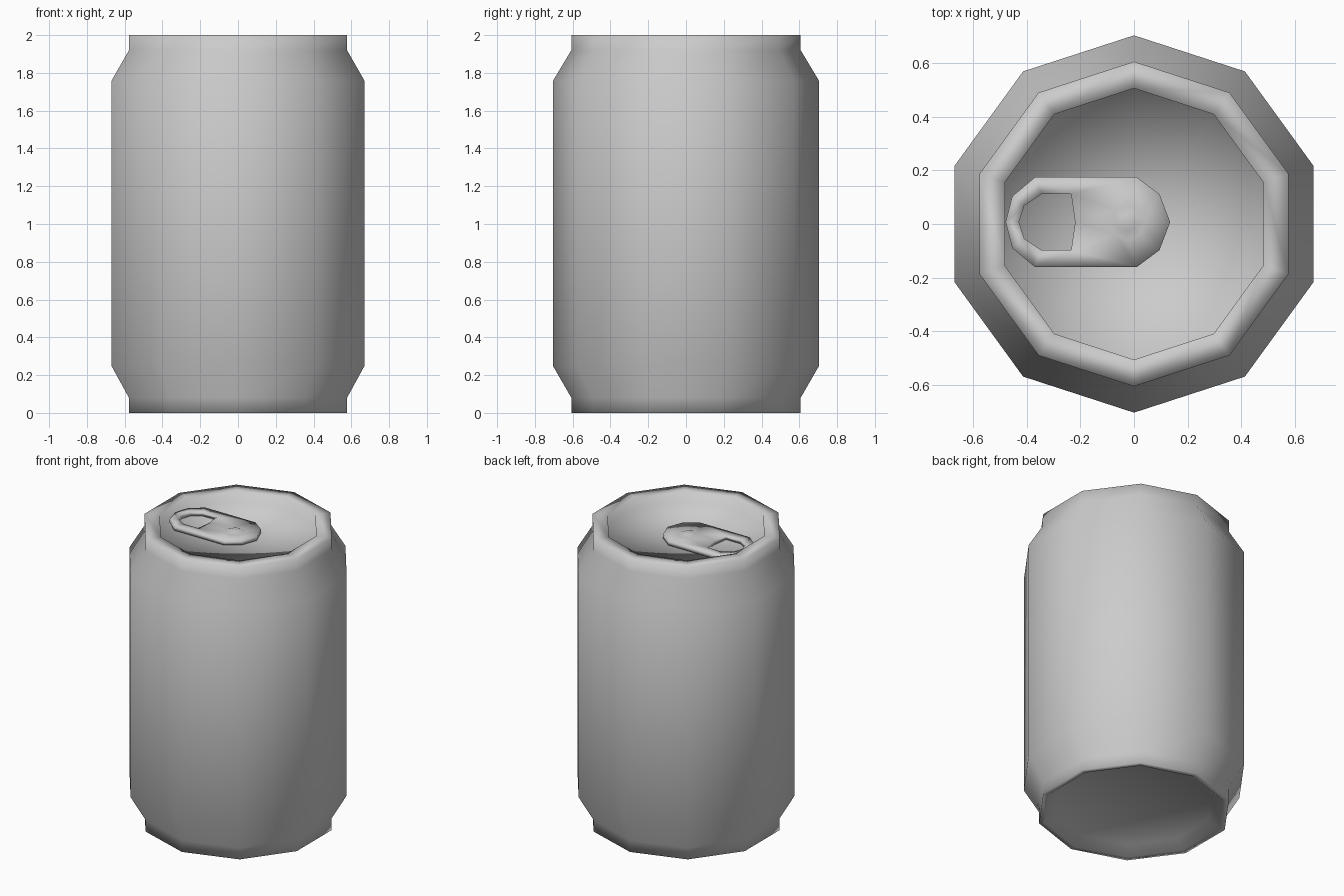
import bpy, bmesh, math

if "Cube" in bpy.data.objects:
    bpy.data.objects.remove(bpy.data.objects["Cube"])

SIDES = 10


def finish(name, bm):
    bmesh.ops.recalc_face_normals(bm, faces=bm.faces)
    mesh = bpy.data.meshes.new(name)
    bm.to_mesh(mesh)
    bm.free()
    for p in mesh.polygons:
        p.use_smooth = True
    obj = bpy.data.objects.new(name, mesh)
    bpy.context.collection.objects.link(obj)
    return obj


def lathe(name, profile, sides):
    """Spin (radius, z) points; zero radius gives a single pole vertex."""
    bm = bmesh.new()
    rings = []
    for r, z in profile:
        if r == 0:
            rings.append([bm.verts.new((0, 0, z))] * sides)
        else:
            rings.append([bm.verts.new((r * math.cos(a), r * math.sin(a), z))
                          for a in (math.pi / 2 + i * math.tau / sides for i in range(sides))])
    for lo, hi in zip(rings, rings[1:]):
        for i in range(sides):
            j = (i + 1) % sides
            bm.faces.new(list(dict.fromkeys((lo[i], lo[j], hi[j], hi[i]))))
    return finish(name, bm)


# Can body with recessed base and lid
lathe("can_body", [
    (0, 0.05), (0.50, 0.05), (0.57, 0.0), (0.607, 0.0), (0.607, 0.08),
    (0.705, 0.25), (0.705, 1.757), (0.607, 1.92), (0.607, 2.0),
    (0.507, 2.0), (0.507, 1.93), (0, 1.925)], SIDES)

# Pull tab: outline with a finger hole and a dimpled rivet, then thickened
half_outer = [(-0.37, 0.168), (0.01, 0.168), (0.095, 0.105)]
outer = ([(-0.48, 0), (-0.455, 0.097)] + half_outer + [(0.135, 0)] +
         [(x, -y) for x, y in reversed(half_outer)] + [(-0.455, -0.097)])
hole = [(-0.43, 0), (-0.41, 0.062), (-0.345, 0.105), (-0.235, 0.105), (-0.22, 0),
        (-0.235, -0.105), (-0.345, -0.105), (-0.41, -0.062)]
dimple = [(-0.025 + 0.065 * math.cos(i * math.tau / 8),
           0.065 * math.sin(i * math.tau / 8)) for i in range(8)]

bm = bmesh.new()
edges, loops = [], []
for loop, z in ((outer, 1.96), (hole, 1.96), (dimple, 1.952)):
    vs = [bm.verts.new((x, y + 0.007, z)) for x, y in loop]
    edges += [bm.edges.new((vs[i], vs[(i + 1) % len(vs)])) for i in range(len(vs))]
    loops.append(vs)
bmesh.ops.triangle_fill(bm, edges=edges, use_beauty=True, use_dissolve=False)
# Rivet: small raised button inside the dimple
ring = loops[2]
button = [bm.verts.new((-0.025 + (v.co.x + 0.025) * 0.5, 0.007 + (v.co.y - 0.007) * 0.5, 1.965))
          for v in ring]
for i in range(8):
    j = (i + 1) % 8
    bm.faces.new((ring[i], ring[j], button[j], button[i]))
bm.faces.new(button)
ext = bmesh.ops.extrude_face_region(bm, geom=bm.faces[:], use_keep_orig=True)
for v in ext["geom"]:
    if isinstance(v, bmesh.types.BMVert):
        v.co.z = 1.932
finish("pull_tab", bm)
